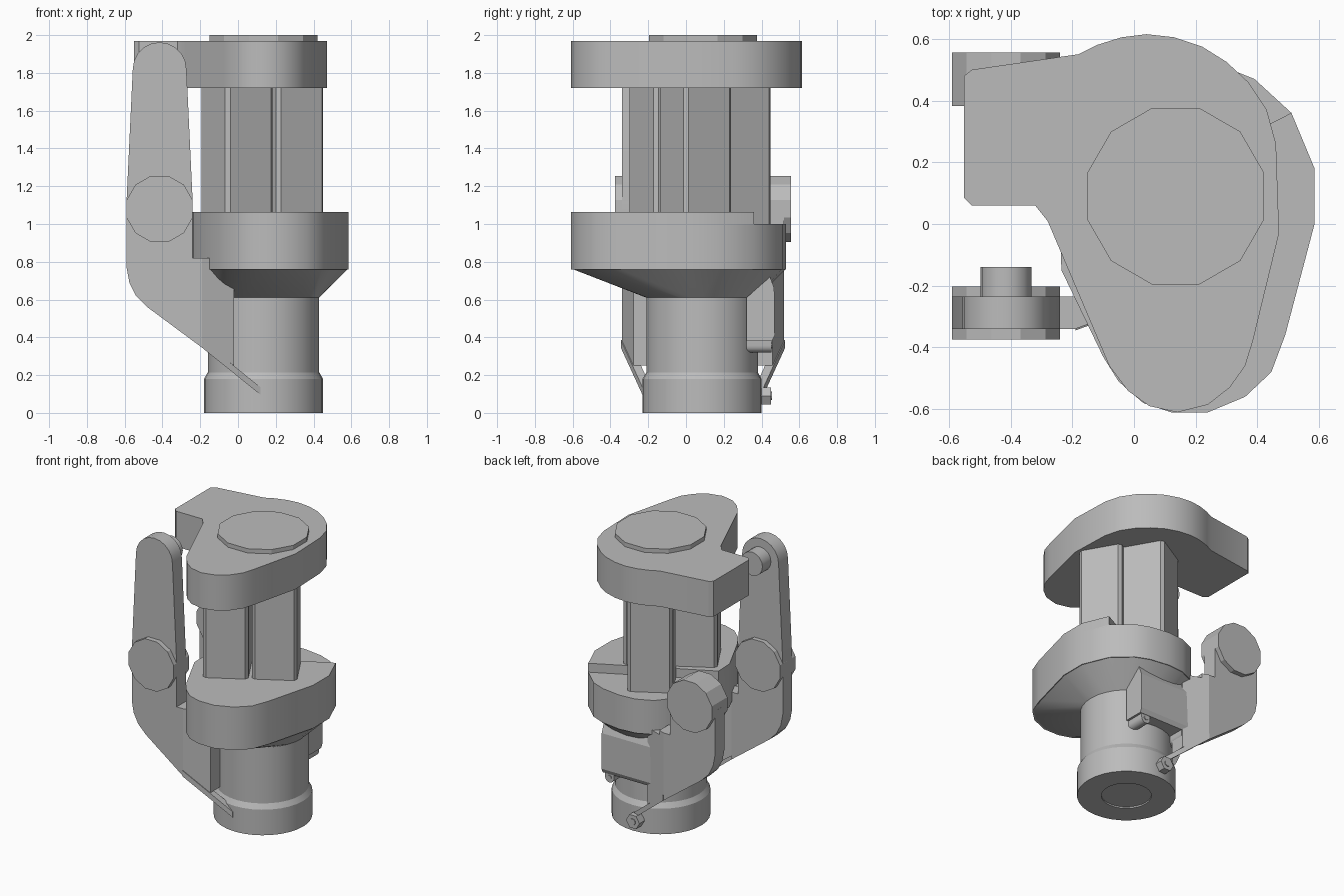
import bpy, bmesh, math

cube = bpy.data.objects.get("Cube")
if cube:
    bpy.data.objects.remove(cube, do_unlink=True)

grey = bpy.data.materials.new("plain_grey")
grey.use_nodes = True
COLOUR = (0.5, 0.5, 0.5, 1)
grey.diffuse_color = COLOUR
grey.node_tree.nodes["Principled BSDF"].inputs["Base Color"].default_value = COLOUR

CX, CY = 0.135, 0.085      # axis of the main column
MID = 0.09                 # mirror plane between the two arms


def finish(name, bm, smooth=True):
    bmesh.ops.recalc_face_normals(bm, faces=bm.faces)
    mesh = bpy.data.meshes.new(name)
    bm.to_mesh(mesh)
    bm.free()
    mesh.materials.append(grey)
    obj = bpy.data.objects.new(name, mesh)
    bpy.context.collection.objects.link(obj)
    if smooth:
        bpy.ops.object.select_all(action="DESELECT")
        obj.select_set(True)
        bpy.context.view_layer.objects.active = obj
        bpy.ops.object.shade_smooth_by_angle(angle=math.radians(28))
    return obj


def place(a, b, h, axis):
    return {"x": (h, a, b), "y": (a, h, b), "z": (a, b, h)}[axis]


def prism(name, pts, lo, hi, axis="z", warp=None, smooth=True):
    """Extrude a 2D profile along an axis; warp optionally moves each vertex."""
    bm = bmesh.new()
    rings = [[bm.verts.new(place(a, b, h, axis)) for a, b in pts] for h in (lo, hi)]
    bm.faces.new(rings[0])
    bm.faces.new(rings[1])
    for i in range(len(pts)):
        j = (i + 1) % len(pts)
        bm.faces.new((rings[0][i], rings[0][j], rings[1][j], rings[1][i]))
    if warp:
        for v in bm.verts:
            warp(v.co)
    return finish(name, bm, smooth)


def ngon(x, y, r, n, turn=0.0):
    return [(x + r * math.cos(turn + math.tau * i / n),
             y + r * math.sin(turn + math.tau * i / n)) for i in range(n)]


def lathe(name, profile, n=32):
    bm = bmesh.new()
    verts = [bm.verts.new((CX + r, CY, z)) for r, z in profile]
    edges = [bm.edges.new(pair) for pair in zip(verts, verts[1:])]
    bmesh.ops.spin(bm, geom=verts + edges, cent=(CX, CY, 0), axis=(0, 0, 1),
                   angle=math.tau, steps=n, use_duplicate=False)
    bmesh.ops.remove_doubles(bm, verts=bm.verts, dist=0.0005)
    return finish(name, bm)


# Base cylinder with a wider foot and a shallow recess underneath
lathe("base_cylinder", [(0, 0.01), (0.16, 0.01), (0.16, 0), (0.315, 0), (0.315, 0.18),
                        (0.295, 0.215), (0.295, 0.64), (0, 0.64)])

# Collar: full lower body, raised front pad, flared underside
front_outline = [(-0.24, -0.02), (-0.235, -0.15), (-0.1, -0.43), (-0.05, -0.51), (0.03, -0.58),
                 (0.12, -0.61), (0.24, -0.61), (0.36, -0.56), (0.445, -0.48), (0.49, -0.36),
                 (0.585, 0), (0.585, 0.18), (0.51, 0.36)]
back_outline = [(0.39, 0.47), (0.29, 0.51), (0.15, 0.53), (0.03, 0.52), (-0.08, 0.47),
                (-0.18, 0.35), (-0.23, 0.2)]
collar_outline = front_outline + back_outline
prism("collar", collar_outline, 0.76, 1.0)
prism("collar_front_pad", front_outline, 0.99, 1.063)

bm = bmesh.new()
for x, y in ngon(CX, CY, 0.295, 32):
    bm.verts.new((x, y, 0.61))
for x, y in collar_outline:
    bm.verts.new((x, y, 0.765))
bmesh.ops.convex_hull(bm, input=bm.verts)
finish("collar_flare", bm)

# Three chamfered square posts in an L arrangement
TURN = math.radians(30)
for name, px, py in (("front_post", -0.005, -0.11), ("right_post", 0.263, 0.05),
                     ("back_post", 0.085, 0.258)):
    h, c = 0.145, 0.02
    corners = [(h, c - h), (h, h - c), (h - c, h), (c - h, h),
               (-h, h - c), (-h, c - h), (c - h, -h), (h - c, -h)]
    pts = [(px + a * math.cos(TURN) - b * math.sin(TURN),
            py + a * math.sin(TURN) + b * math.cos(TURN)) for a, b in corners]
    prism(name, pts, 0.98, 1.74, smooth=False)

# Top plate with its side tab, and the round cap
prism("top_plate", [(-0.55, 0.48), (-0.525, 0.5), (-0.18, 0.55), (-0.12, 0.58), (-0.04, 0.605),
                    (0.04, 0.615), (0.13, 0.605), (0.22, 0.575), (0.3, 0.525), (0.37, 0.46),
                    (0.43, 0.37), (0.46, 0.26), (0.47, -0.03), (0.385, -0.38), (0.36, -0.46),
                    (0.31, -0.53), (0.24, -0.585), (0.14, -0.61), (0.05, -0.59), (-0.02, -0.54),
                    (-0.08, -0.46), (-0.28, 0.01), (-0.32, 0.06), (-0.525, 0.06),
                    (-0.55, 0.085)], 1.72, 1.97)
prism("top_cap", ngon(CX, 0.09, 0.296, 12, math.pi / 12), 1.96, 2.0, smooth=False)

# Lower arms, mirrored front and back; the inner part folds towards the column
elbow = (-0.415, 1.08)
lower_arm = [(-0.59, 1.08), (-0.59, 0.77), (-0.575, 0.69), (-0.54, 0.62), (-0.48, 0.56),
             (-0.19, 0.345), (-0.19, 0.82), (-0.24, 0.82), (-0.24, 1.08)]
fold_panel = [(-0.19, 0.82), (-0.145, 0.82), (-0.145, 0.79), (-0.02, 0.79),
              (-0.02, 0.25), (-0.19, 0.37)]
bar = [(-0.19, 0.385), (0.12, 0.135), (0.12, 0.095), (-0.19, 0.345)]

for side in ("front", "back"):
    def flip(co, back=(side == "back")):
        if co.x > -0.19:
            co.y += (co.x + 0.19) * 0.37
        if back:
            co.y = 2 * MID - co.y
    prism(side + "_lower_arm", lower_arm, -0.34, -0.235, "y", flip)
    prism(side + "_fold_panel", fold_panel, -0.34, -0.235, "y", flip, False)
    prism(side + "_bar", bar, -0.345, -0.3, "y", flip, False)

    def mirror(co, back=(side == "back")):
        if back:
            co.y = 2 * MID - co.y
    prism(side + "_elbow_disc", ngon(*elbow, 0.181, 12, math.pi / 12), -0.375, -0.203,
          "y", mirror)

# Front upper arm with rounded head and pivot pin
head = [(-0.415 + 0.142 * math.cos(a), 1.82 + 0.142 * math.sin(a))
        for a in (math.pi * i / 10 for i in range(11))]
prism("upper_arm", head + [(-0.59, 1.12), (-0.59, 1.06), (-0.24, 1.06), (-0.24, 1.12)],
      -0.34, -0.235, "y")
prism("pivot_pin", ngon(-0.415, 1.82, 0.083, 16), -0.25, -0.14, "y")

# Hex nut at the end of the back bar
prism("bar_nut", ngon(0.1, 0.09, 0.052, 6), 0.39, 0.45, "y", smooth=False)
prism("bar_nut_stud", ngon(0.1, 0.09, 0.022, 12), 0.44, 0.456, "y")

# Back housing with sloped top and two lugs
prism("back_housing", [(0.32, 0.38), (0.455, 0.38), (0.47, 0.41), (0.467, 0.66),
                       (0.445, 0.72), (0.32, 0.61)], -0.1, 0.33, "x", smooth=False)
for name, x in (("right_lug", -0.05), ("left_lug", 0.28)):
    arch = [(x + 0.035 * math.cos(a), 0.355 + 0.035 * math.sin(a))
            for a in (math.pi + math.pi * i / 8 for i in range(9))]
    prism(name, arch + [(x + 0.035, 0.42), (x - 0.035, 0.42)], 0.32, 0.452, "y")
    prism(name + "_bolt", ngon(x, 0.357, 0.016, 10), 0.44, 0.458, "y")
